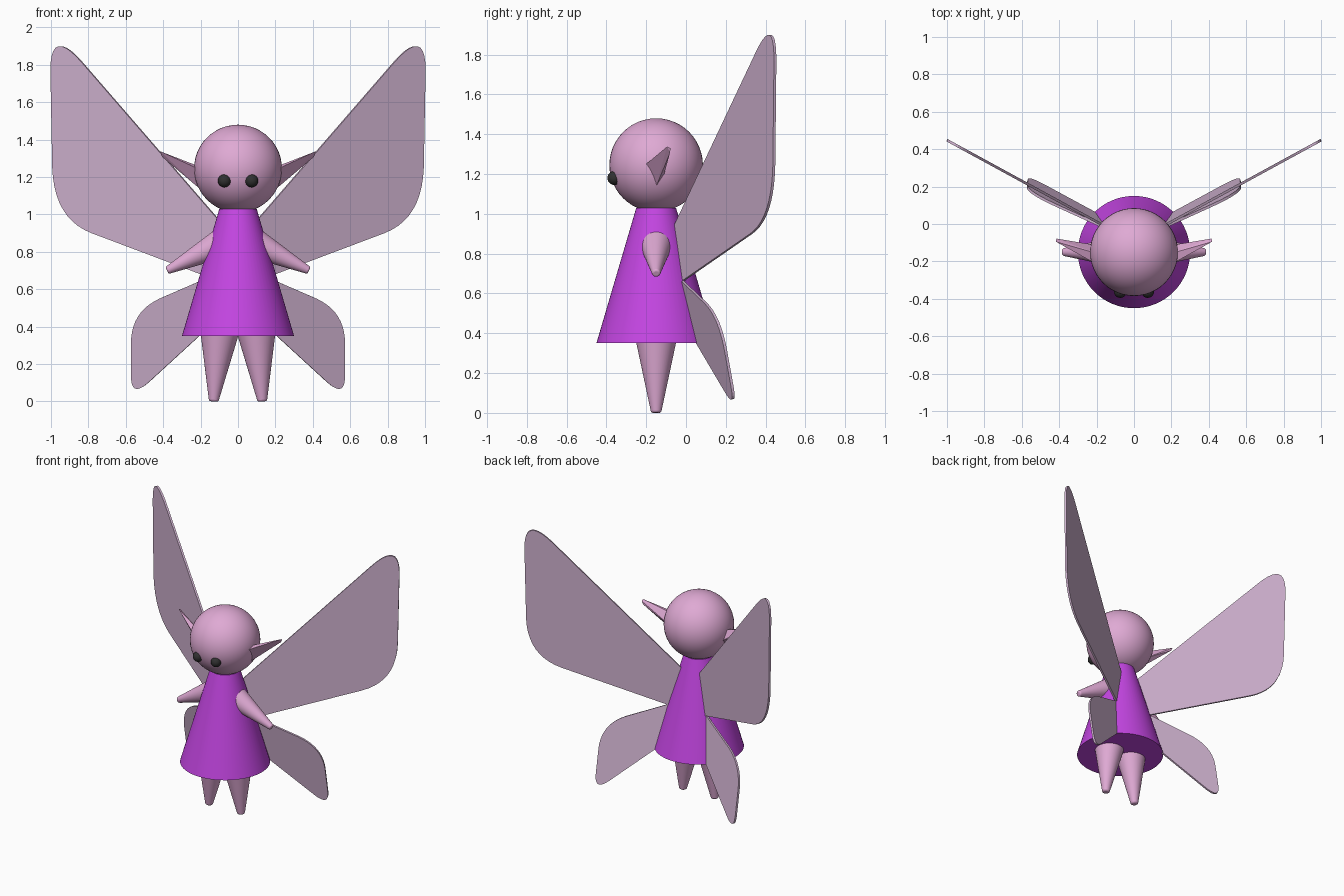
import bpy, bmesh, math
from mathutils import Vector

if "Cube" in bpy.data.objects:
    bpy.data.objects.remove(bpy.data.objects["Cube"])


def material(name, rgb):
    m = bpy.data.materials.new(name)
    m.diffuse_color = (*rgb, 1)
    m.use_nodes = True
    m.node_tree.nodes["Principled BSDF"].inputs["Base Color"].default_value = m.diffuse_color
    return m


SKIN = material("skin_pink", (0.74, 0.40, 0.66))
CLOTH = material("dress_purple", (0.55, 0.06, 0.76))
WING = material("wing_lilac", (0.62, 0.44, 0.62))
BLACK = material("eye_black", (0.03, 0.03, 0.03))
CY = -0.15  # body axis


def finish(name, mat, smooth=True):
    o = bpy.context.object
    o.name = name
    o.data.materials.append(mat)
    if smooth:
        bpy.ops.object.shade_smooth_by_angle(angle=math.radians(40))
    return o


def ball(name, loc, r, mat, seg=48):
    bpy.ops.mesh.primitive_uv_sphere_add(segments=seg, ring_count=seg // 2, radius=r, location=loc)
    finish(name, mat)


def taper(name, a, b, ra, rb, mat, seg=48, bevel=0):
    # tapered cylinder from point a to point b
    a, b = Vector(a), Vector(b)
    d = b - a
    bpy.ops.mesh.primitive_cone_add(vertices=seg, radius1=ra, radius2=rb, depth=d.length,
                                    location=(a + b) / 2, rotation=d.to_track_quat('Z', 'Y').to_euler())
    o = bpy.context.object
    if bevel:
        m = o.modifiers.new("soft_tip", 'BEVEL')
        m.width, m.segments, m.limit_method = bevel, 3, 'ANGLE'
        m.angle_limit = math.radians(40)
    finish(name, mat)


def mesh_object(name, bm, mat):
    bmesh.ops.recalc_face_normals(bm, faces=bm.faces)
    me = bpy.data.meshes.new(name)
    bm.to_mesh(me)
    bm.free()
    o = bpy.data.objects.new(name, me)
    bpy.context.collection.objects.link(o)
    me.materials.append(mat)


def curve(p, c, q, n=10):
    # rounded corner from p to q around control point c
    p, c, q = Vector(p), Vector(c), Vector(q)
    return [p * (1 - t) ** 2 + c * 2 * t * (1 - t) + q * t * t for t in (i / n for i in range(n + 1))]


def wing(name, outline, a, b, c, s, thick=0.014):
    # flat plate on the plane y = a + b*x + c*z, with front outline in x, z
    bm = bmesh.new()
    n = Vector((-b, 1, -c)).normalized() * thick / 2
    rings = []
    for k in (-1, 1):
        ring = []
        for x, z in outline:
            p = Vector((x, a + b * x + c * z, z)) + n * k
            ring.append(bm.verts.new((p.x * s, p.y, p.z)))
        bm.faces.new(ring)
        rings.append(ring)
    f, r = rings
    for i in range(len(f)):
        j = (i + 1) % len(f)
        bm.faces.new((f[i], f[j], r[j], r[i]))
    mesh_object(name, bm, WING)


# Head and dress
ball("head", (0, CY, 1.245), 0.235, SKIN)
taper("dress", (0, CY, 0.35), (0, CY, 1.03), 0.30, 0.10, CLOTH, seg=64)

# Wing outlines, right side
upper = ([Vector((0.05, 0.91))] + curve((0.83, 1.81), (1.0, 2.008), (1.0, 1.77))
         + curve((0.99, 1.25), (0.98, 0.977), (0.78, 0.90)) + [Vector((0.05, 0.625))])
lower = ([Vector((0.12, 0.68))] + curve((0.42, 0.55), (0.57, 0.48), (0.57, 0.31))
         + curve((0.57, 0.14), (0.57, 0.02), (0.48, 0.10)) + [Vector((0.12, 0.43))])

for side, s in (("right", 1), ("left", -1)):
    ball(side + "_eye", (s * 0.073, -0.36, 1.18), 0.035, BLACK, 24)
    taper(side + "_leg", (s * 0.096, CY, 0.40), (s * 0.13, CY, 0), 0.11, 0.025, SKIN, bevel=0.01)
    taper(side + "_arm", (s * 0.08, CY, 0.85), (s * 0.38, CY, 0.70), 0.082, 0.02, SKIN, bevel=0.008)

    # Pointed ear: faceted wedge
    bm = bmesh.new()
    for x, y, z in ((0.19, -0.155, 1.125), (0.20, -0.215, 1.238), (0.19, -0.16, 1.25), (0.19, -0.115, 1.18),
                    (0.417, -0.095, 1.338), (0.406, -0.08, 1.308), (0.415, -0.078, 1.33)):
        bm.verts.new((s * x, y, z))
    bmesh.ops.convex_hull(bm, input=bm.verts)
    mesh_object(side + "_ear", bm, SKIN)

    wing(side + "_upper_wing", upper, -0.097, 0.545, 0, s)
    wing(side + "_lower_wing", lower, 0.042, 0.376, -0.18, s)
